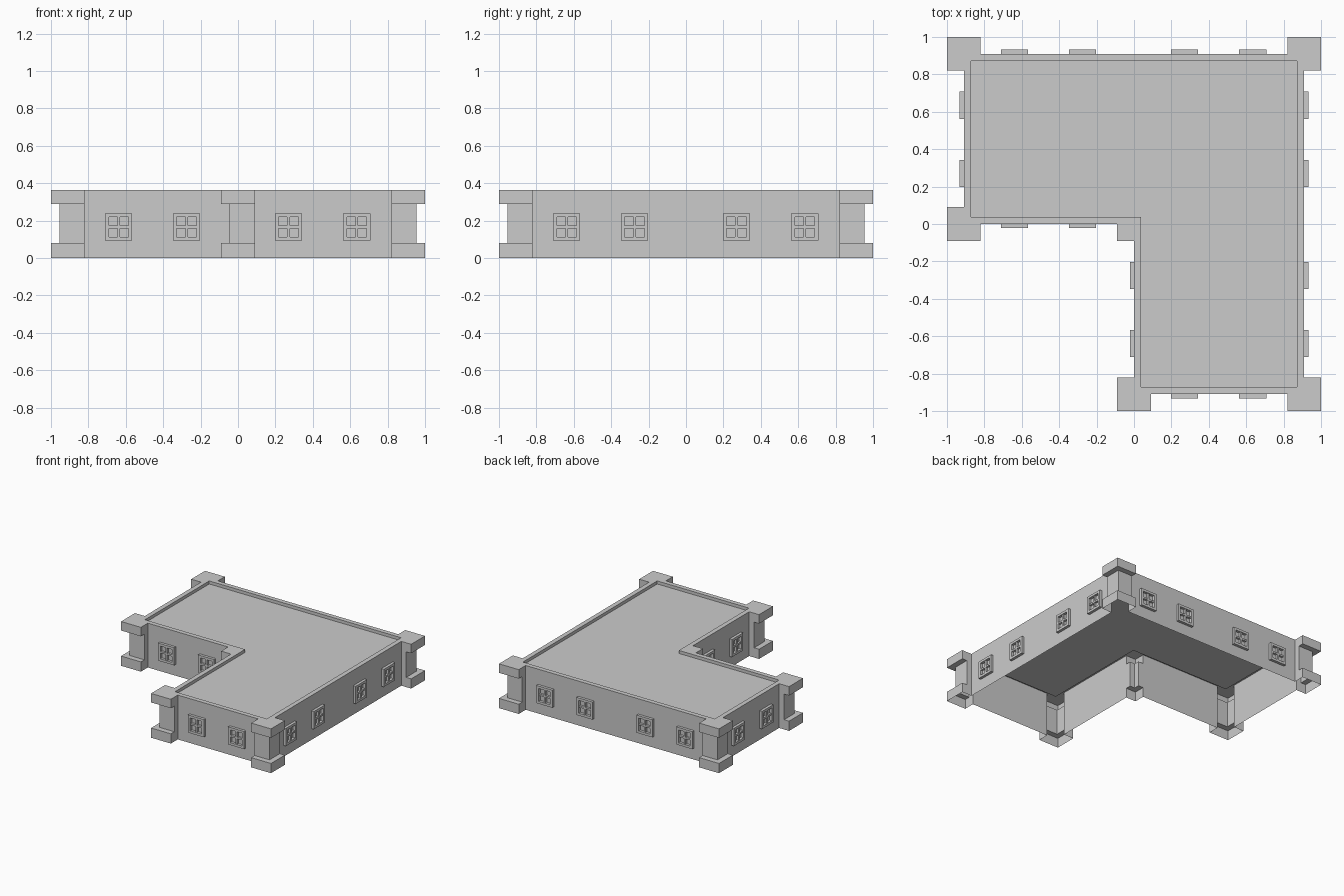
import bpy, bmesh
from mathutils import Vector

if "Cube" in bpy.data.objects:
    bpy.data.objects.remove(bpy.data.objects["Cube"])

A, BUMP, SHAFT = 0.91, 0.09, 0.045      # wall line, cap overhang, shaft overhang
H, INSET, DROP = 0.364, 0.038, 0.025    # height, parapet width, roof recess
CORNERS = [Vector(c) for c in [(-A, 0), (0, 0), (0, -A), (A, -A), (A, A), (-A, A)]]


def normal(e):
    return Vector((e.y, -e.x))


def outline(d, z, inset=False):
    """L-shaped loop with corner pillars standing out by d, or the inset roof loop."""
    pts = []
    for i, c in enumerate(CORNERS):
        e0 = (c - CORNERS[i - 1]).normalized()
        e1 = (CORNERS[(i + 1) % 6] - c).normalized()
        n0, n1 = normal(e0), normal(e1)
        convex = e0.cross(e1) > 0
        tip = c + d * (n0 + n1)
        if inset:
            pts += [c - INSET * (n0 + n1)] * (5 if convex else 3)
        elif convex:
            a, b = c - BUMP * e0, c + BUMP * e1
            pts += [a, a + d * n0, tip, b + d * n1, b]
        else:
            pts += [c - d * e0, tip, c + d * e1]
    return [(round(p.x, 5), round(p.y, 5), z) for p in pts]


def finish(bm, name):
    me = bpy.data.meshes.new(name)
    bm.to_mesh(me)
    bm.free()
    ob = bpy.data.objects.new(name, me)
    bpy.context.collection.objects.link(ob)
    return ob


# Walls, corner pillars, parapet and sunken roof as one open-bottomed shell
bm = bmesh.new()
cache = {}


def face(points):
    vs = []
    for p in points:
        v = cache.get(p) or cache.setdefault(p, bm.verts.new(p))
        if v not in vs:
            vs.append(v)
    if len(vs) > 2:
        f = bm.faces.new(vs)
        f.normal_update()
        if f.calc_area() < 1e-6:
            bm.faces.remove(f)


loops = [outline(BUMP, 0), outline(BUMP, 0.08), outline(SHAFT, 0.08),
         outline(SHAFT, 0.29), outline(BUMP, 0.29), outline(BUMP, H),
         outline(0, H), outline(0, H, True), outline(0, H - DROP, True)]
for lo, hi in zip(loops, loops[1:]):
    n = len(lo)
    for i in range(n):
        j = (i + 1) % n
        face([lo[i], lo[j], hi[j], hi[i]])
face(loops[-1])
bmesh.ops.delete(bm, geom=[v for v in bm.verts if not v.link_faces], context='VERTS')
finish(bm, "building_shell")

# Window frame: border strips and a cross, shared mesh facing -y
W, T, OUT = 0.145, 0.02, 0.022
bm = bmesh.new()


def bar(x, z, w, h, out):
    r = bmesh.ops.create_cube(bm, size=1)
    for v in r["verts"]:
        v.co = Vector((v.co.x * w + x, (v.co.y - 0.5) * out, v.co.z * h + z))


side = (W - T) / 2
for s in (-1, 1):
    bar(s * side, 0, T, W, OUT)
    bar(0, s * side, W - 2 * T, T, OUT)
    bar(s * (W / 4 - T / 4 - 0.0015), 0, W / 2 - T - 0.007, 0.014, OUT * 0.8)
bar(0, 0, 0.014, W - 2 * T, OUT * 0.8)
frame = finish(bm, "window")

# Place two or four windows along each wall
SPOTS = (-0.638, -0.275, 0.27, 0.635)
count = 0
for i, c in enumerate(CORNERS):
    d = CORNERS[(i + 1) % 6] - c
    e = d.normalized()
    for s in SPOTS:
        axis = 0 if abs(e.x) > 0.5 else 1
        lo, hi = sorted((c[axis], c[axis] + d[axis]))
        if not lo < s < hi:
            continue
        ob = frame if count == 0 else bpy.data.objects.new("window", frame.data)
        if count:
            bpy.context.collection.objects.link(ob)
        pos = c.copy()
        pos[axis] = s
        ob.location = (pos.x, pos.y, 0.166)
        ob.rotation_euler.z = Vector((1, 0)).angle_signed(e) * -1
        count += 1
